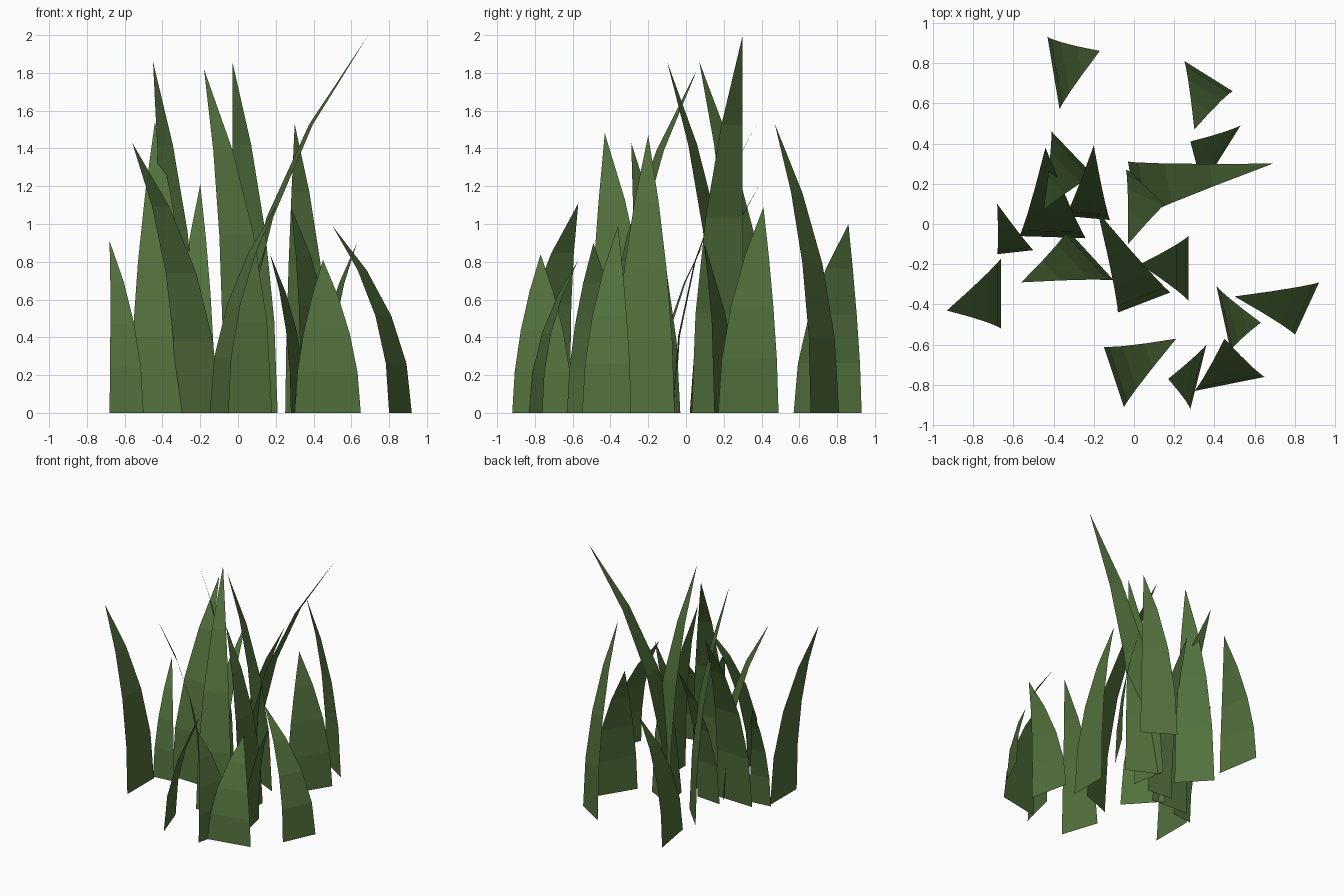
import bpy
from mathutils import Vector

# Remove only the default cube
default_cube = bpy.data.objects.get("Cube")
if default_cube:
    bpy.data.objects.remove(default_cube, do_unlink=True)

# Single grass colour
grass = bpy.data.materials.new("grass_green")
grass.use_nodes = True
GREEN = (0.084, 0.162, 0.045, 1.0)
grass.diffuse_color = GREEN
shader = grass.node_tree.nodes["Principled BSDF"]
shader.inputs["Base Color"].default_value = GREEN
shader.inputs["Roughness"].default_value = 0.9

SEGMENTS = 4


def blade_ring(centre, half_width, lean, height, t):
    """Left and right edge points of a blade at fraction t of its length."""
    middle = centre + lean * t ** 2
    spread = half_width * (1 - t ** 1.75)
    z = height * t * (1 + 0.07 * (1 - t))
    return [(*(middle - spread), z), (*(middle + spread), z)]


def make_blade(name, root_a, root_b, tip, height):
    """Flat tapering sheet, bending from its root line towards its tip."""
    root_a, root_b, tip = Vector(root_a), Vector(root_b), Vector(tip)
    centre = (root_a + root_b) / 2
    half_width = (root_b - root_a) / 2
    lean = tip - centre
    verts, faces = [], []
    for i in range(SEGMENTS):
        verts += blade_ring(centre, half_width, lean, height, i / SEGMENTS)
    verts.append((*tip, height))
    for i in range(SEGMENTS - 1):
        k = 2 * i
        faces.append((k, k + 1, k + 3, k + 2))
    last = len(verts) - 1
    faces.append((last - 2, last - 1, last))

    mesh = bpy.data.meshes.new(name)
    mesh.from_pydata(verts, [], faces)
    mesh.materials.append(grass)
    mesh.update()
    # Keep the outer side of the bend facing upwards
    if sum(face.normal.z for face in mesh.polygons) < 0:
        mesh.flip_normals()
    blade = bpy.data.objects.new(name, mesh)
    bpy.context.collection.objects.link(blade)
    return blade


# Each blade: root start, root end, tip on plan, height
blades = [
    ((-.43, .93), (-.37, .57), (-.17, .86), 1),
    ((.25, .81), (.49, .66), (.30, .47), 1.53),
    ((.53, .49), (.33, .17), (.28, .41), 1.09),
    ((-.03, .31), (.02, .03), (.69, .30), 2),
    ((-.04, .27), (.21, .15), (-.03, -.10), 1.86),
    ((-.41, .46), (-.20, .24), (-.45, .07), 1.86),
    ((-.12, .02), (-.34, .04), (-.20, .39), 1.21),
    ((-.57, -.06), (-.24, -.07), (-.44, .38), 1.54),
    ((-.50, -.13), (-.68, -.15), (-.68, .10), .91),
    ((-.66, -.17), (-.66, -.52), (-.93, -.43), 1.48),
    ((-.33, -.03), (-.10, -.28), (-.56, -.29), 1.43),
    ((-.08, -.44), (.18, -.34), (-.18, .06), 1.82),
    ((.27, -.06), (.27, -.38), (.03, -.20), 1.47),
    ((.41, -.31), (.48, -.63), (.63, -.49), .9),
    ((.92, -.29), (.80, -.55), (.50, -.36), .99),
    ((.65, -.76), (.30, -.83), (.45, -.57), .81),
    ((.36, -.60), (.28, -.92), (.17, -.77), .84),
    ((-.15, -.61), (-.05, -.91), (.21, -.57), 1.11),
]
for number, blade in enumerate(blades, start=1):
    make_blade(f"grass_blade_{number}", *blade)
